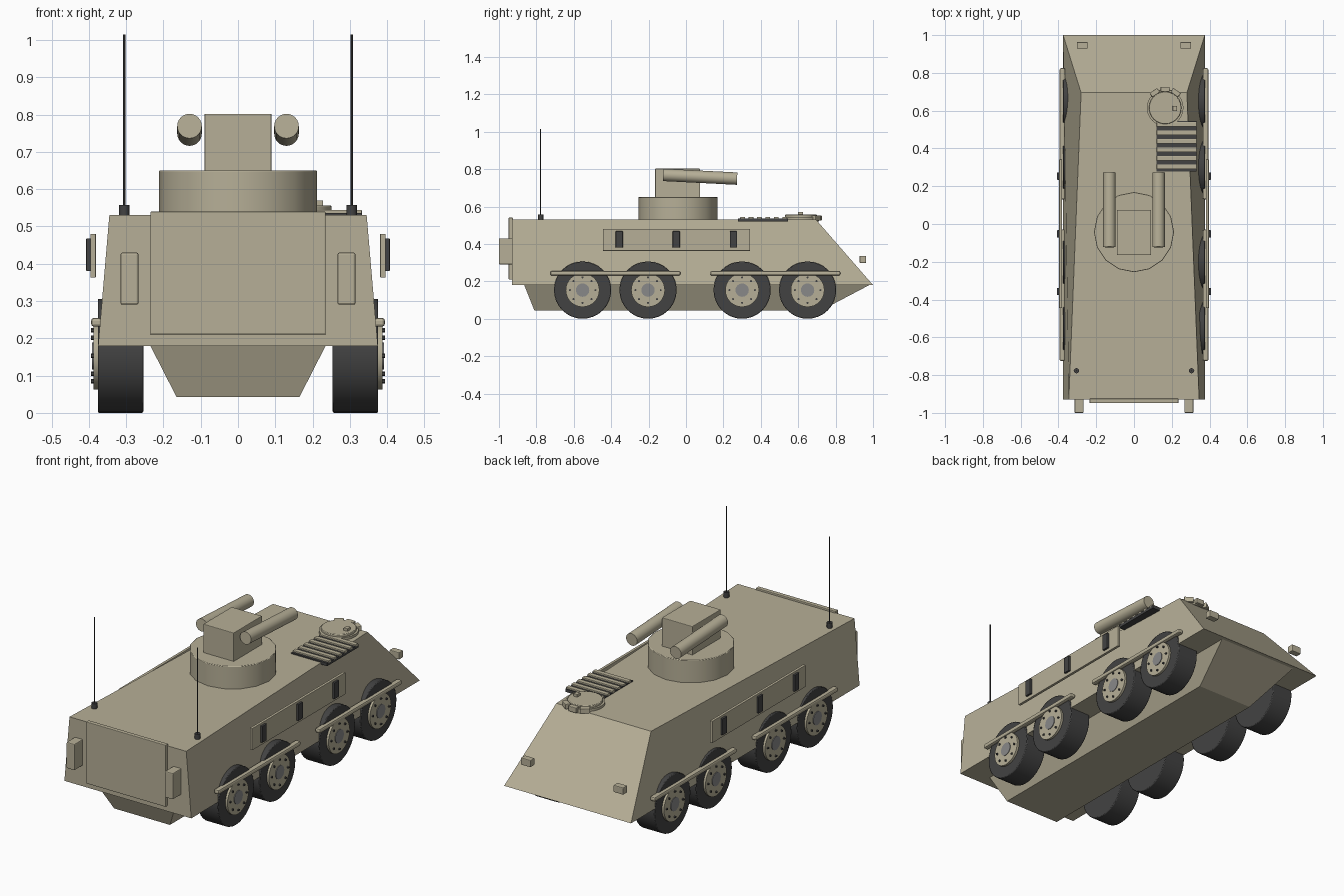
import bpy, bmesh, math
from mathutils import Vector

if "Cube" in bpy.data.objects:
    bpy.data.objects.remove(bpy.data.objects["Cube"])


def material(name, rgb):
    m = bpy.data.materials.new(name)
    m.diffuse_color = (*rgb, 1)
    m.use_nodes = True
    m.node_tree.nodes["Principled BSDF"].inputs["Base Color"].default_value = m.diffuse_color
    return m


TAN = material("tan_paint", (0.47, 0.43, 0.31))
DARK = material("dark_rubber", (0.055, 0.055, 0.055))
GREY = material("grey_metal", (0.25, 0.25, 0.25))


def finish(name, bm, mat, bevel=0.0, smooth=False):
    bmesh.ops.recalc_face_normals(bm, faces=bm.faces[:])
    me = bpy.data.meshes.new(name)
    bm.to_mesh(me)
    bm.free()
    me.materials.append(mat)
    ob = bpy.data.objects.new(name, me)
    bpy.context.collection.objects.link(ob)
    if bevel:
        mod = ob.modifiers.new("bevel", 'BEVEL')
        mod.width = bevel
        mod.segments = 2
    if smooth:
        bpy.ops.object.select_all(action='DESELECT')
        bpy.context.view_layer.objects.active = ob
        ob.select_set(True)
        bpy.ops.object.shade_smooth_by_angle(angle=math.radians(35))
    return ob


def box(name, lo, hi, mat=TAN, bevel=0.0, rot=0.0):
    bm = bmesh.new()
    bmesh.ops.create_cube(bm, size=1)
    lo, hi = Vector(lo), Vector(hi)
    bmesh.ops.scale(bm, vec=hi - lo, verts=bm.verts)
    ob = finish(name, bm, mat, bevel)
    ob.location = (lo + hi) / 2
    ob.rotation_euler.z = rot
    return ob


def rod(name, a, b, r, mat=TAN, sides=24, bevel=0.0):
    a, b = Vector(a), Vector(b)
    bm = bmesh.new()
    bmesh.ops.create_cone(bm, cap_ends=True, segments=sides, radius1=r, radius2=r,
                          depth=(b - a).length)
    ob = finish(name, bm, mat, bevel, smooth=True)
    ob.location = (a + b) / 2
    ob.rotation_euler = (b - a).to_track_quat('Z', 'Y').to_euler()
    return ob


def loft(name, lower, upper, bevel=0.0):
    """Solid between two symmetric quads, each given as (x, y, z) rear and front."""
    bm = bmesh.new()
    rings = []
    for (xr, yr, zr), (xf, yf, zf) in (lower, upper):
        rings.append([bm.verts.new(p) for p in
                      ((-xr, yr, zr), (xr, yr, zr), (xf, yf, zf), (-xf, yf, zf))])
    lo, up = rings
    bm.faces.new(lo[::-1])
    bm.faces.new(up)
    for i in range(4):
        j = (i + 1) % 4
        bm.faces.new((lo[i], lo[j], up[j], up[i]))
    return finish(name, bm, TAN, bevel)


# Hull
loft("upper_hull", ((0.375, -0.93, 0.18), (0.375, 1.0, 0.18)),
     ((0.345, -0.93, 0.53), (0.28, 0.695, 0.53)))
loft("lower_hull", ((0.165, -0.81, 0.043), (0.165, 0.72, 0.043)),
     ((0.235, -0.865, 0.18), (0.235, 0.98, 0.18)))

# Rear door
box("rear_door", (-0.235, -0.948, 0.21), (0.235, -0.925, 0.54), bevel=0.003)

# Turret
rod("turret_ring", (0, -0.043, 0.525), (0, -0.043, 0.65), 0.212, sides=16, bevel=0.003)
box("turret_housing", (-0.09, -0.165, 0.645), (0.09, 0.075, 0.802), bevel=0.003)

for s, side in ((1, "right"), (-1, "left")):
    def sbox(name, lo, hi, mat=TAN, bevel=0.0):
        xs = sorted((s * lo[0], s * hi[0]))
        return box(f"{side}_{name}", (xs[0], *lo[1:]), (xs[1], *hi[1:]), mat, bevel)

    # Launch tubes
    rod(f"{side}_launch_tube", (s * 0.13, -0.122, 0.769), (s * 0.13, 0.273, 0.749), 0.033)
    # Rear lamps and headlights
    sbox("rear_lamp_box", (0.267, -1.0, 0.29), (0.315, -0.925, 0.43), bevel=0.005)
    sbox("headlight", (0.245, 0.928, 0.298), (0.303, 0.963, 0.336), bevel=0.004)
    # Aerials
    rod(f"{side}_aerial_base", (s * 0.305, -0.777, 0.525), (s * 0.305, -0.777, 0.558),
        0.014, DARK, 12)
    rod(f"{side}_aerial", (s * 0.305, -0.777, 0.55), (s * 0.305, -0.777, 1.015),
        0.003, DARK, 8)
    # Side panel with dark clasps
    sbox("side_panel", (0.381, -0.445, 0.363), (0.396, 0.343, 0.48), bevel=0.002)
    for y in (-0.357, -0.052, 0.253):
        sbox("panel_clasp", (0.385, y - 0.019, 0.38), (0.407, y + 0.019, 0.468), DARK, 0.002)
    # Bars above the wheels
    for y0, y1 in ((-0.725, -0.03), (0.13, 0.825)):
        sbox("wheel_bar", (0.364, y0, 0.231), (0.394, y1, 0.255), bevel=0.008)

    # Wheels
    for y in (-0.553, -0.203, 0.3, 0.65):
        c = 0.153

        def disc(name, x0, x1, r, mat, sides=32, dy=0.0, dz=0.0, bevel=0.0):
            rod(f"{side}_{name}", (s * x0, y + dy, c + dz), (s * x1, y + dy, c + dz),
                r, mat, sides, bevel)
        disc("tyre", 0.254, 0.376, 0.153, DARK, bevel=0.004)
        disc("wheel_rim", 0.36, 0.388, 0.09, TAN)
        disc("wheel_hub", 0.38, 0.391, 0.036, GREY, 16)
        for k in range(8):
            a = math.tau * k / 8
            disc("wheel_bolt", 0.38, 0.394, 0.006, DARK, 6,
                 0.068 * math.cos(a), 0.068 * math.sin(a))

# Engine grille
box("grille_base", (0.12, 0.278, 0.52), (0.332, 0.545, 0.536), DARK)
for i in range(6):
    y = 0.29 + i * 0.045
    box("grille_slat", (0.12, y, 0.53), (0.332, y + 0.025, 0.544), TAN, 0.002)

# Driver hatch with periscopes
hx, hy = 0.165, 0.615
rod("hatch_ring", (hx, hy, 0.52), (hx, hy, 0.543), 0.097, sides=24)
rod("hatch_lid", (hx, hy, 0.54), (hx, hy, 0.556), 0.086, sides=24, bevel=0.003)
box("hatch_handle", (0.205, 0.598, 0.55), (0.228, 0.626, 0.57), bevel=0.002)
for a in (-0.6, 0.0, 0.6):
    x, y = hx - 0.098 * math.sin(a), hy + 0.098 * math.cos(a)
    box("periscope", (x - 0.024, y - 0.013, 0.525), (x + 0.024, y + 0.013, 0.553),
        TAN, 0.003, rot=a)
